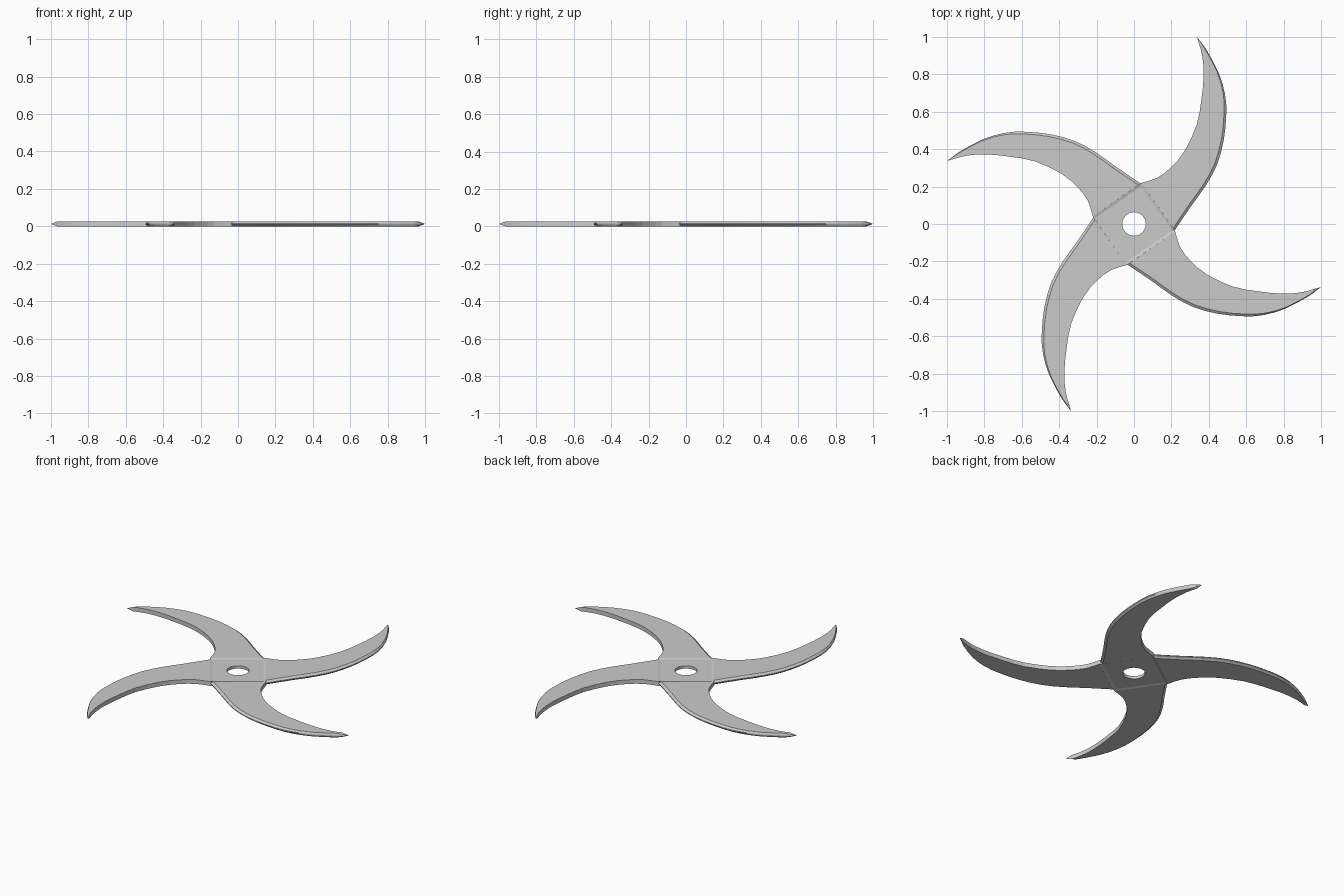
import bpy, bmesh, math
from mathutils import Vector

if "Cube" in bpy.data.objects:
    bpy.data.objects.remove(bpy.data.objects["Cube"])

T = 0.026            # plate thickness
BEVEL = 0.014        # width of the ground cutting edge

inner = [(0.04, 0.22), (0.125, 0.247), (0.20, 0.305), (0.27, 0.39), (0.335, 0.53),
         (0.36, 0.665), (0.372, 0.79), (0.366, 0.89), (0.347, 0.965)]
outer = [(0.217, -0.035), (0.305, 0.095), (0.385, 0.207), (0.445, 0.32), (0.48, 0.45),
         (0.493, 0.585), (0.487, 0.69), (0.452, 0.81), (0.385, 0.935)]
tip = (0.337, 1.0)


def smooth_path(pts, sub=2):
    """Catmull-Rom refinement of a point list."""
    p = [Vector(q) for q in pts]
    p = [2 * p[0] - p[1]] + p + [2 * p[-1] - p[-2]]
    out = []
    for i in range(1, len(p) - 2):
        a, b, c, d = p[i - 1:i + 3]
        for k in range(sub):
            t = k / sub
            out.append(0.5 * (2 * b + (c - a) * t + (2 * a - 5 * b + 4 * c - d) * t * t
                              + (3 * b - a - 3 * c + d) * t ** 3))
    return out + [p[-2]]


def finish(bm, name):
    bmesh.ops.recalc_face_normals(bm, faces=bm.faces)
    me = bpy.data.meshes.new(name)
    bm.to_mesh(me)
    bm.free()
    return me


def bridge(bm, r0, r1):
    n = len(r0)
    for i in range(n):
        bm.faces.new((r0[i], r0[(i + 1) % n], r1[(i + 1) % n], r1[i]))


# Curved blade: lofted section with a double bevel on the outer edge
bm = bmesh.new()
rings = []
for a, b in zip(smooth_path(inner), smooth_path(outer)):
    w = (b - a).length
    e = b + (a - b) / w * min(BEVEL, w * 0.35)
    rings.append([bm.verts.new(v) for v in (
        (a.x, a.y, T), (e.x, e.y, T), (b.x, b.y, T * 0.6), (b.x, b.y, T * 0.4),
        (e.x, e.y, 0), (a.x, a.y, 0))])
for r0, r1 in zip(rings, rings[1:]):
    bridge(bm, r0, r1)
bm.faces.new(rings[0])
point = bm.verts.new((tip[0], tip[1], T / 2))
for i in range(6):
    bm.faces.new((rings[-1][i], rings[-1][(i + 1) % 6], point))
blade_mesh = finish(bm, "blade")

for i in range(4):
    ob = bpy.data.objects.new(f"blade_{i + 1}", blade_mesh)
    ob.rotation_euler.z = i * math.pi / 2
    bpy.context.collection.objects.link(ob)

# Square hub, slightly recessed on both faces, with a round bore
N = 32
RC = math.hypot(0.04, 0.22)
A0 = math.atan2(0.22, 0.04)


def ring(bm, r, z, square):
    vs = []
    for k in range(N):
        t = 2 * math.pi * k / N
        f = math.cos(math.pi / 4) / math.cos(t % (math.pi / 2) - math.pi / 4) if square else 1
        vs.append(bm.verts.new((r * f * math.cos(A0 + t), r * f * math.sin(A0 + t), z)))
    return vs


bm = bmesh.new()
loops = [ring(bm, r, z, s) for r, z, s in (
    (RC, T, True), (RC - 0.02, T - 0.004, True), (0.063, T - 0.004, False),
    (0.063, 0.004, False), (RC - 0.02, 0.004, True), (RC, 0, True))]
for i in range(6):
    bridge(bm, loops[i], loops[(i + 1) % 6])
hub = bpy.data.objects.new("hub", finish(bm, "hub"))
bpy.context.collection.objects.link(hub)
